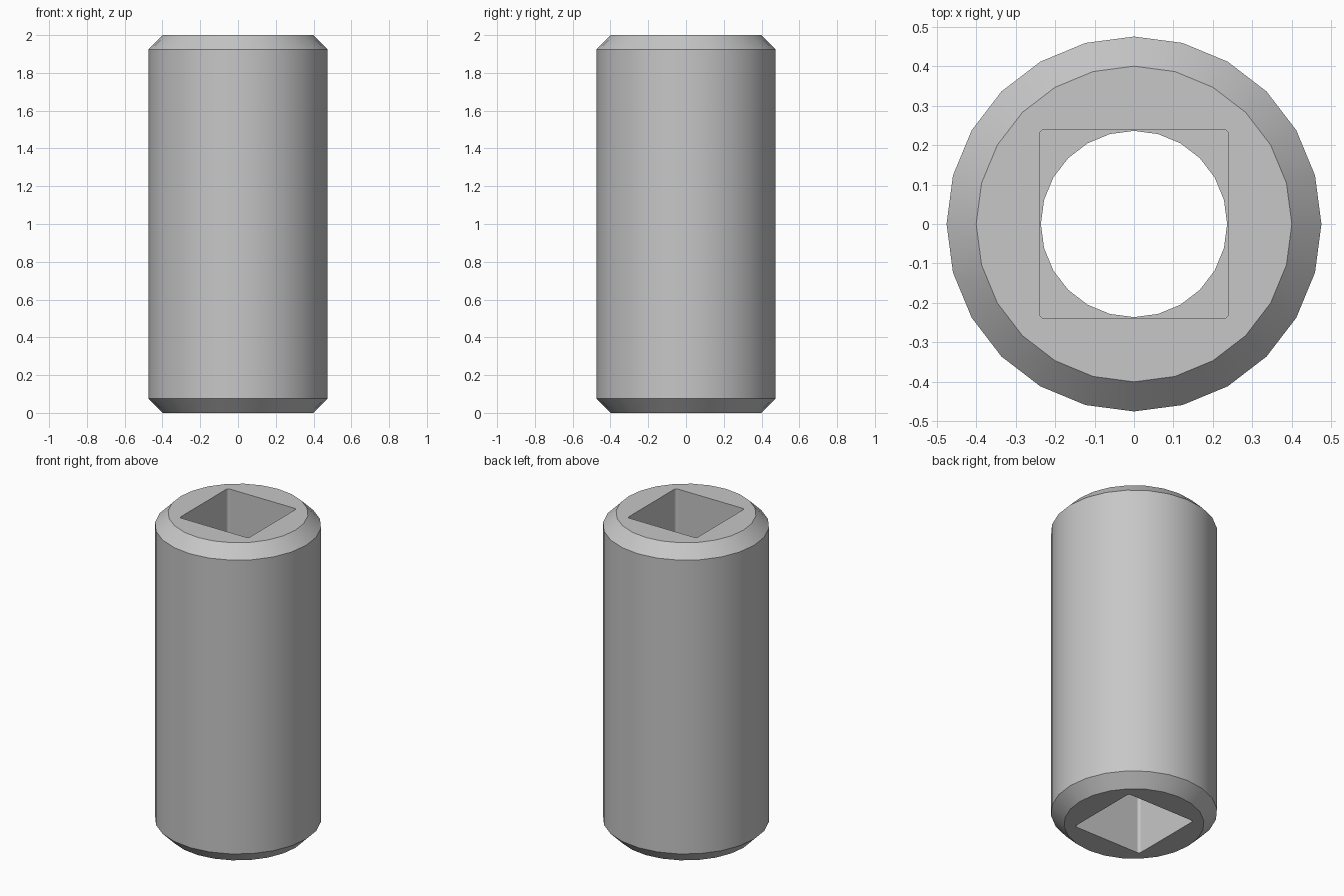
import bpy, bmesh
from math import cos, sin, pi, radians

cube = bpy.data.objects.get("Cube")
if cube:
    bpy.data.objects.remove(cube, do_unlink=True)

SIDES = 24
HEIGHT = 2.0
OUTER, RIM, CHAMFER = 0.475, 0.40, 0.075
HALF, FILLET, DEPTH = 0.24, 0.015, 0.7
BORE = 0.236


def circle(radius, z):
    return [(radius * cos(2 * pi * i / SIDES), radius * sin(2 * pi * i / SIDES), z)
            for i in range(SIDES)]


def rounded_square(z):
    # Same point count as the circles, so the rings join in quads
    points = []
    steps = SIDES // 4
    for k in range(4):
        mid = pi / 4 + k * pi / 2
        reach = (HALF - FILLET) * 2 ** 0.5
        for j in range(steps):
            a = k * pi / 2 + j * (pi / 2) / (steps - 1)
            points.append((reach * cos(mid) + FILLET * cos(a),
                           reach * sin(mid) + FILLET * sin(a), z))
    return points


# Rings run up the outside and back down through the square sockets and bore
rings = [
    circle(RIM, 0),
    circle(OUTER, CHAMFER),
    circle(OUTER, HEIGHT - CHAMFER),
    circle(RIM, HEIGHT),
    rounded_square(HEIGHT),
    rounded_square(HEIGHT - DEPTH),
    circle(BORE, HEIGHT - DEPTH),
    circle(BORE, DEPTH),
    rounded_square(DEPTH),
    rounded_square(0),
]

bm = bmesh.new()
loops = [[bm.verts.new(p) for p in ring] for ring in rings]
for a, b in zip(loops, loops[1:] + loops[:1]):
    for i in range(SIDES):
        n = (i + 1) % SIDES
        bm.faces.new((a[i], a[n], b[n], b[i]))
bmesh.ops.recalc_face_normals(bm, faces=bm.faces)
mesh = bpy.data.meshes.new("coupling_sleeve")
bm.to_mesh(mesh)
bm.free()

sleeve = bpy.data.objects.new("coupling_sleeve", mesh)
bpy.context.collection.objects.link(sleeve)

# Plain grey steel
steel = bpy.data.materials.new("grey_steel")
steel.use_nodes = True
colour = (0.57, 0.57, 0.57, 1)
steel.diffuse_color = colour
steel.node_tree.nodes["Principled BSDF"].inputs["Base Color"].default_value = colour
mesh.materials.append(steel)

# Smooth round walls, crisp chamfer edges, flat socket walls
bpy.ops.object.select_all(action="DESELECT")
sleeve.select_set(True)
bpy.context.view_layer.objects.active = sleeve
bpy.ops.object.shade_smooth_by_angle(angle=radians(30))
for face in mesh.polygons:
    axis_aligned = max(abs(c) for c in face.normal) > 0.9999
    if axis_aligned:
        face.use_smooth = False
